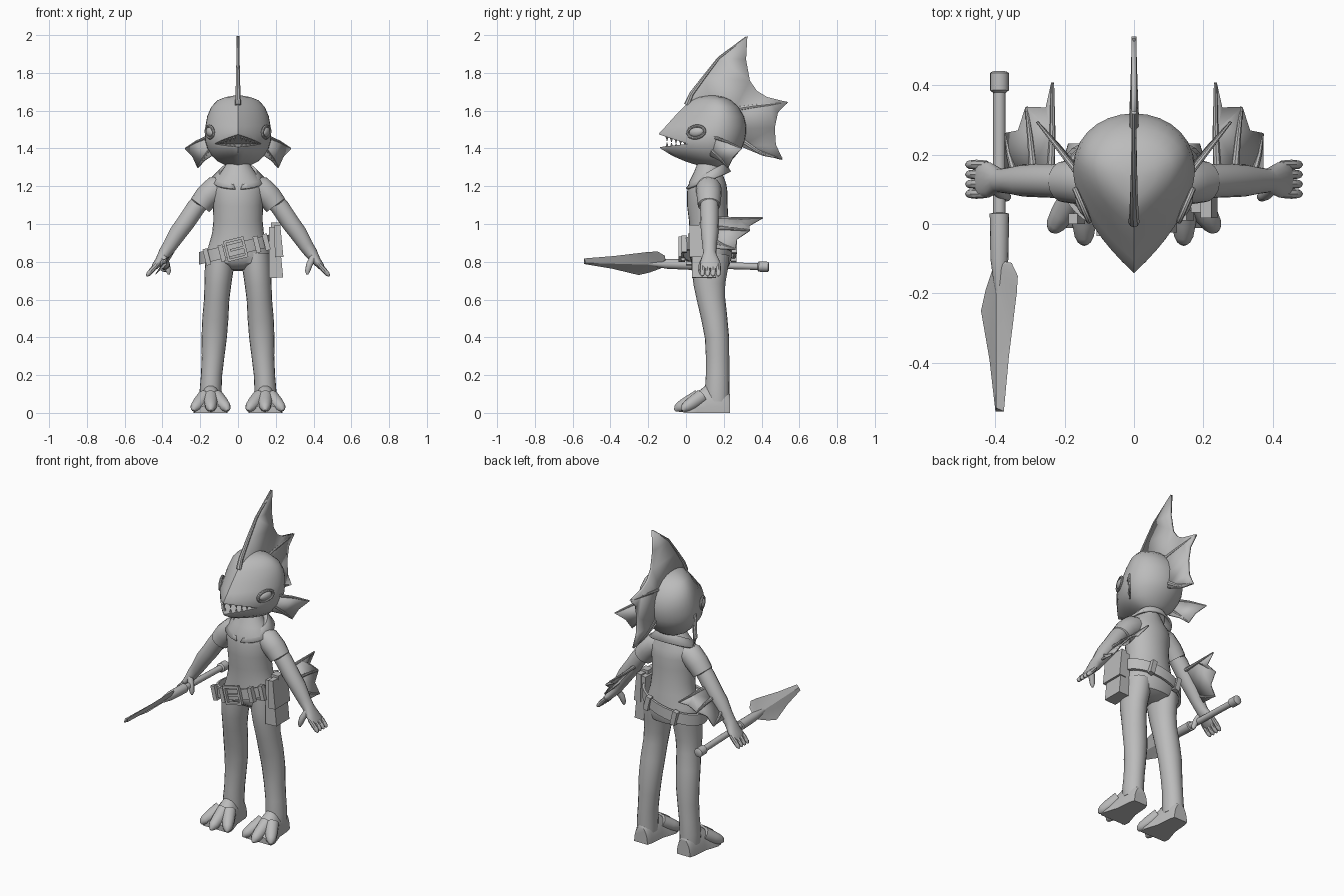
import bpy, bmesh, math
from mathutils import Vector, Matrix

grey = bpy.data.materials.new("plain_grey")
grey.diffuse_color = (0.5, 0.5, 0.5, 1)


def make(name, verts, faces, mirror=False, angle=40, solid=0):
    """Mesh object with outward normals, optional thickness and x mirror."""
    bm = bmesh.new()
    vs = [bm.verts.new(v) for v in verts]
    for f in faces:
        bm.faces.new([vs[i] for i in f])
    bmesh.ops.recalc_face_normals(bm, faces=bm.faces)
    if solid:
        bmesh.ops.triangulate(bm, faces=bm.faces)
    me = bpy.data.meshes.new(name)
    bm.to_mesh(me)
    bm.free()
    me.materials.append(grey)
    me.shade_smooth()
    me.set_sharp_from_angle(angle=math.radians(angle))
    ob = bpy.data.objects.new(name, me)
    bpy.context.collection.objects.link(ob)
    if solid:
        m = ob.modifiers.new("Thickness", 'SOLIDIFY')
        m.thickness, m.offset = solid, 0
    if mirror:
        ob.modifiers.new("Mirror", 'MIRROR').use_mirror_merge = False
    return ob


def loft(name, rings, closed=False, **kw):
    n, m = len(rings[0]), len(rings)
    faces = [(i * n + j, i * n + (j + 1) % n, (i + 1) % m * n + (j + 1) % n, (i + 1) % m * n + j)
             for i in range(m if closed else m - 1) for j in range(n)]
    if not closed:
        faces += [tuple(range(n)), tuple(range((m - 1) * n, m * n))]
    return make(name, [p for r in rings for p in r], faces, **kw)


def tube(name, path, ref=(0, 1, 0), n=16, closed=False, **kw):
    """Path items are (x, y, z, radius along ref, other radius)."""
    P = [Vector(p[:3]) for p in path]
    rings = []
    for i, p in enumerate(path):
        a, b = (P[i - 1], P[(i + 1) % len(P)]) if closed else (P[max(i - 1, 0)], P[min(i + 1, len(P) - 1)])
        t = (b - a).normalized()
        u = Vector(ref)
        u = (u - t * u.dot(t)).normalized()
        v = t.cross(u)
        ra, rb = p[3], p[-1]
        rings.append([P[i] + u * ra * math.cos(k * math.tau / n) + v * rb * math.sin(k * math.tau / n)
                      for k in range(n)])
    return loft(name, rings, closed, **kw)


def box(name, c, d, tilt=0, top=1.0, **kw):
    R = Matrix.Rotation(tilt, 3, 'Y')
    v = [Vector(c) + R @ Vector((x * d[0] / 2 * (top if z > 0 else 1), y * d[1] / 2, z * d[2] / 2))
         for z in (-1, 1) for x, y in ((-1, -1), (1, -1), (1, 1), (-1, 1))]
    return loft(name, [v[:4], v[4:]], **kw)


def fin(name, pts, rays, thick=.008, r=.011, **kw):
    """Thin web with tapered rays."""
    make(name + "_web", pts, [tuple(range(len(pts)))], solid=thick, **kw)
    for ray in rays:
        k = len(ray) - 1
        tube(name + "_ray", [(*p, r * (1 - .6 * i / k)) for i, p in enumerate(ray)], (.6, .3, .74), 8, **kw)


# Head: pointed egg sections (z, front y, back y, half width)
def outline(z, yf, yb, w, scale=1):
    ym = yf + .66 * (yb - yf)
    half = [(w * (1 - (1 - i / 9) ** 1.85), ym - (ym - yf) * (1 - i / 9)) for i in range(10)]
    half += [(w * math.cos(a), ym + (yb - ym) * math.sin(a)) for a in [math.pi / 2 * k / 7 for k in range(1, 8)]]
    return [Vector((x, y, z)) for x, y in half] + [Vector((-x, y, z)) for x, y in half[-2:0:-1]]


sections = [(1.296, .13, .17, .012), (1.305, .08, .2, .055), (1.33, 0, .235, .105), (1.36, -.07, .262, .138),
            (1.40, -.136, .295, .162), (1.44, -.142, .311, .174), (1.48, -.142, .318, .176),
            (1.52, -.105, .319, .172), (1.57, -.06, .307, .163), (1.62, -.012, .278, .142),
            (1.655, .028, .238, .108), (1.672, .065, .2, .065), (1.679, .11, .16, .025)]
head = loft("head", [outline(*s) for s in sections], angle=50)
wedge = [(.01, 1.424), (-.3, 1.526), (-.3, 1.389)]
cut = loft("mouth_cutter", [[(x, y, z) for y, z in wedge] for x in (-.4, .4)])
mod = head.modifiers.new("Mouth", 'BOOLEAN')
mod.operation, mod.object = 'DIFFERENCE', cut
bpy.context.view_layer.objects.active = head
bpy.ops.object.modifier_apply(modifier="Mouth")
bpy.data.objects.remove(cut)
head.data.set_sharp_from_angle(angle=math.radians(50))

# Teeth along both jaws
for i in range(5):
    s = .93 - .085 * i
    y = .16 - .28 * s
    x = .158 * (1 - s ** 1.85)
    tube("lower_tooth", [(x, y, 1.405, .009), (x, y, 1.432 - .002 * i, .001)], n=6, mirror=True)
    zu = 1.427 - .33 * y
    tube("upper_tooth", [(x, y, zu + .005, .009), (x, y, zu - .022 + .003 * i, .001)], n=6, mirror=True)

# Eyes: ball with almond rim
E = Matrix.Translation((.147, .055, 1.487)) @ Matrix.Rotation(-.41, 4, 'Z') @ Matrix.Rotation(.15, 4, 'X')
ball = [[E @ Vector((.018 * math.cos(a), .042 * math.sin(a) * math.cos(b), .026 * math.sin(a) * math.sin(b)))
         for b in [math.tau * k / 16 for k in range(16)]] for a in [.05 + 3.04 * j / 8 for j in range(9)]]
loft("eyeball", ball, mirror=True)
tube("eye_rim", [(*(E @ Vector((.003, .05 * math.cos(a), .031 * math.sin(a)))), .008)
                 for a in [math.tau * k / 24 for k in range(24)]], (1, -.4, 0), 8, True, mirror=True)

# Crest fin on the head
crest = [(0, 1.63), (.025, 1.69), (.09, 1.775), (.17, 1.88), (.325, 1.995), (.318, 1.87), (.338, 1.76), (.375, 1.705),
         (.43, 1.672), (.54, 1.645), (.487, 1.59), (.47, 1.51), (.476, 1.42), (.512, 1.342), (.41, 1.36),
         (.29, 1.41), (.2, 1.5)]
yz = lambda pts: [(0, y, z) for y, z in pts]
fin("crest", yz(crest),
    [yz([(.005, 1.63), (.03, 1.688), (.095, 1.775), (.175, 1.878), (.32, 1.988)]),
     yz([(.2, 1.6), (.37, 1.625), (.535, 1.643)]), yz([(.27, 1.46), (.38, 1.385), (.508, 1.345)])], .014, .016)

# Ear fins
fin("ear_fin", [(.15, .13, 1.465), (.22, .22, 1.435), (.28, .295, 1.4), (.238, .25, 1.355), (.212, .222, 1.297),
                (.178, .18, 1.335), (.14, .13, 1.36)],
    [[(.15, .13, 1.465), (.22, .22, 1.435), (.278, .293, 1.4)],
     [(.15, .14, 1.39), (.185, .185, 1.345), (.212, .222, 1.3)]], r=.01, mirror=True)

# Torso and hips (z, centre y, half width, half depth)
body = [(.755, .125, .08, .05), (.785, .128, .16, .1), (.83, .132, .176, .113), (.88, .13, .157, .111),
        (.95, .125, .137, .106), (1.02, .12, .13, .104), (1.1, .113, .133, .107), (1.17, .113, .14, .107),
        (1.22, .115, .135, .098), (1.26, .118, .1, .08), (1.32, .122, .06, .06)]
tube("torso", [(0, cy, z, d, w) for z, cy, w, d in body], n=28)

# Collar: folded band, open in a V at the front
rows = []
for r, (rx, ry, z, dz, gap) in enumerate([(.07, .068, 1.255, .05, .45), (.1, .09, 1.27, .05, .3),
                                          (.143, .115, 1.23, .045, .1)]):
    for k in range(25):
        a = gap + (math.tau - 2 * gap) * k / 24
        rows.append((rx * math.sin(a), .118 - ry * math.cos(a), z - dz * math.cos(a)))
make("collar", rows, [(r * 25 + k, r * 25 + k + 1, r * 25 + k + 26, r * 25 + k + 25)
                      for r in range(2) for k in range(24)], solid=.012)

# Sleeves, arms, hands
tube("sleeve", [(.07, .12, 1.2, .06), (.12, .12, 1.186, .068), (.165, .122, 1.145, .065), (.2, .122, 1.1, .06),
                (.201, .122, 1.098, .05)], mirror=True)
tube("arm", [(.17, .122, 1.15, .045), (.225, .124, 1.085, .049), (.275, .125, 1.01, .048), (.32, .125, .95, .046),
             (.36, .125, .885, .038), (.388, .125, .845, .034), (.415, .127, .805, .05, .024),
             (.44, .129, .775, .054, .018), (.452, .129, .76, .045, .01)], mirror=True)
for y in (.087, .115, .143, .171):
    tube("finger", [(.425, y, .79, .012), (.455, y, .757, .0145), (.476, y, .733, .012), (.484, y, .724, .004)],
         n=8, mirror=True)
tube("thumb", [(.4, .105, .83, .018), (.378, .085, .785, .018), (.368, .078, .75, .014), (.366, .077, .732, .005)],
     n=10, mirror=True)

# Forearm fins
fin("forearm_fin", [(.24, .14, 1.04), (.235, .27, 1.03), (.235, .408, 1.032), (.252, .335, .99), (.31, .338, .965),
                    (.332, .27, .92), (.37, .262, .865), (.37, .15, .87), (.3, .14, .96)],
    [[(.24, .15, 1.03), (.235, .27, 1.028), (.235, .405, 1.032)], [(.29, .15, .98), (.3, .25, .975), (.31, .335, .966)],
     [(.345, .15, .91), (.36, .2, .885), (.37, .26, .866)]], r=.012, mirror=True)

# Legs (z, x, y, half depth, half width)
leg = [(.84, .095, .13, .1, .075), (.76, .1, .125, .096, .076), (.68, .107, .124, .084, .071), (.6, .113, .133, .075, .067),
       (.5, .12, .15, .069, .069), (.4, .126, .164, .064, .067), (.3, .132, .167, .062, .06), (.2, .14, .167, .062, .056),
       (.12, .145, .165, .065, .058), (.06, .145, .165, .063, .056)]
tube("leg", [(x, y, z, d, w) for z, x, y, d, w in leg], n=20, mirror=True)

# Webbed feet (y, half width, height)
foot = [(.232, .045, .1), (.2, .055, .15), (.11, .062, .15), (.06, .078, .11), (.02, .09, .07), (-.012, .086, .04)]
loft("foot", [[(.145 + w * math.cos(math.pi * k / 14), y, h * math.sin(math.pi * k / 14)) for k in range(15)]
              for y, w, h in foot], mirror=True)
for x0, y0, x1, y1 in ((.175, .08, .237, -.02), (.145, .07, .143, -.058), (.115, .08, .053, -.028)):
    path = [(x0 + (x1 - x0) * t, y0 + (y1 - y0) * t, z, r) for t, z, r in
            ((0, .085, .04), (.5, .05, .036), (.8, .031, .029), (.93, .022, .02), (1, .012, .007))]
    tube("toe", path, (0, 0, 1), 10, mirror=True)

# Tilted belt
SL, TILT = .25, -.245
ring = []
for k in range(40):
    a = math.tau * k / 40
    ring.append([(-.01 + rx * math.sin(a), .12 - (rx - .05) * math.cos(a), .867 + SL * rx * math.sin(a) + h)
                 for rx, h in ((.197, -.033), (.197, .033), (.183, .033), (.183, -.033))])
loft("belt", ring, closed=True)
for x, y in ((-.165, .015), (-.085, -.02), (.1, -.01), (.15, .025)):
    box("belt_loop", (x, y, .867 + SL * x), (.026, .03, .088), TILT)
for a, b, w, h in ((-.047, 0, .014, .11), (.047, 0, .014, .11), (0, .048, .1, .014), (0, -.048, .1, .014),
                   (.01, 0, .08, .014)):
    box("buckle", (-.012 + a - SL * b, -.032, .867 + SL * a + b), (w, .018, h), TILT)
for x, y in ((-.1, .262), (.08, .265)):
    box("back_loop", (x, y - .01, .867 + SL * x), (.03, .03, .085), TILT)

# Hip pouch with overlapping flap
box("pouch", (.195, .095, .85), (.075, .125, .27), -.05, .65)
box("pouch_flap", (.213, .09, .91), (.045, .145, .17), -.06, .7)
box("pouch_strap", (.2, .095, .985), (.05, .05, .045))

# Spear: butt cap, shaft, tapered socket and slanted blade
SX = -.388
sz = lambda y: .786 - .03 * y
rod = [(.44, .02), (.435, .027), (.385, .027), (.378, .018), (.032, .018), (.03, .028), (-.1, .026), (-.16, .018), (-.24, .004)]
tube("spear_shaft", [(SX, y, sz(y), r) for y, r in rod], (0, 0, 1))
blade = [(-.105, .0), (-.112, .055), (-.15, .083), (-.2, .078), (-.38, .043), (-.54, .02), (-.54, -.018), (-.39, -.045),
         (-.25, -.083), (-.19, -.062), (-.11, -.02)]
rim = [Vector((SX + .64 * u, y, sz(y) + .77 * u)) for y, u in blade]
off = Vector((-.77, 0, .64)) * .012
spine = [Vector((SX, y, sz(y))) + s * off for s in (1, -1) for y in (-.12, -.53)]
n = len(rim)
faces = []
for b in (n, n + 2):
    faces += [(i, i + 1, b) for i in range(0, 4)] + [(4, 5, b + 1, b), (5, 6, b + 1), (6, 7, b, b + 1)]
    faces += [(i, (i + 1) % n, b) for i in range(7, n)]
make("spear_blade", rim + spine, faces, angle=15)
